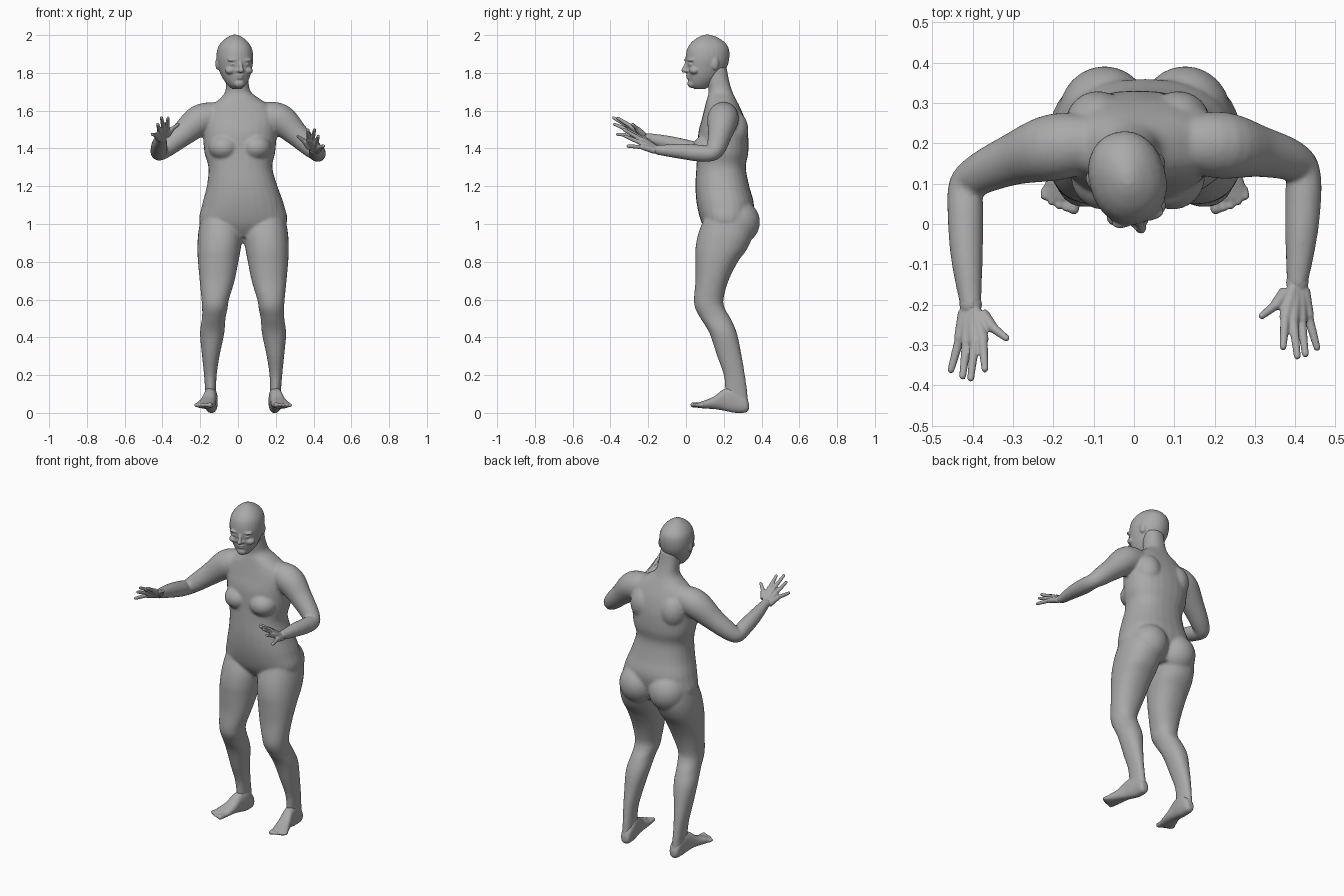
import bpy
import bmesh
import math
from mathutils import Matrix, Vector

default_cube = bpy.data.objects.get("Cube")
if default_cube:
    bpy.data.objects.remove(default_cube, do_unlink=True)

SEGMENTS = 28
HIP_X = 0.027      # the line between the legs

skin_material = bpy.data.materials.new("plain grey skin")
skin_material.use_nodes = True
skin_colour = (0.4, 0.4, 0.4, 1)
skin_material.diffuse_color = skin_colour
skin_material.node_tree.nodes["Principled BSDF"].inputs["Base Color"].default_value = skin_colour


def refine(rows, steps=5):
    """Pass a smooth curve through rows of numbers."""
    rows = [Vector(row) for row in rows]
    result = []
    for i in range(len(rows) - 1):
        before, start = rows[max(i - 1, 0)], rows[i]
        end, after = rows[i + 1], rows[min(i + 2, len(rows) - 1)]
        for s in range(steps):
            t = s / steps
            leave, arrive = (end - before) / 2, (after - start) / 2
            bend = (end - start) * 3 - leave * 2 - arrive
            turn = (start - end) * 2 + leave + arrive
            result.append(start + leave * t + bend * t ** 2 + turn * t ** 3)
    return result + [rows[-1]]


def loft(bm, sections, power=2.0):
    """Skin a closed shape over sections given as (centre, half width, half depth)."""
    rings = []
    for centre, u, v in sections:
        ring = []
        for k in range(SEGMENTS):
            a = math.tau * k / SEGMENTS
            c, s = math.cos(a), math.sin(a)
            c = math.copysign(abs(c) ** (2 / power), c)
            s = math.copysign(abs(s) ** (2 / power), s)
            ring.append(bm.verts.new(centre + u * c + v * s))
        rings.append(ring)
    for low, high in zip(rings, rings[1:]):
        for k in range(SEGMENTS):
            n = (k + 1) % SEGMENTS
            bm.faces.new((low[k], low[n], high[n], high[k]))
    bm.faces.new(rings[0][::-1])
    bm.faces.new(rings[-1])


def upright(bm, rows, power=2.0, side=1, axis=0.0):
    """Rows of height, left, right, front, back."""
    sections = []
    for z, x0, x1, y0, y1 in refine(rows):
        centre = Vector((axis + side * (x0 + x1) / 2, (y0 + y1) / 2, z))
        sections.append((centre, Vector((abs(x1 - x0) / 2, 0, 0)), Vector((0, abs(y1 - y0) / 2, 0))))
    loft(bm, sections, power)


def blob(bm, centre, size):
    place = Matrix.Translation(centre) @ Matrix.Diagonal((*size, 1))
    bmesh.ops.create_uvsphere(bm, u_segments=24, v_segments=16, radius=1, matrix=place)


def tube(bm, rows):
    """Rows of x, y, z, radius, with a rounded end."""
    rows = refine(rows)
    points = [Vector(r[:3]) for r in rows]
    sections = []
    for i, row in enumerate(rows):
        along = (points[min(i + 1, len(rows) - 1)] - points[max(i - 1, 0)]).normalized()
        u = along.cross(Vector((0, 0, 1))).normalized()
        sections.append((points[i], u * row[3], along.cross(u) * row[3]))
    loft(bm, sections)
    blob(bm, points[-1], [rows[-1][3]] * 3)


def finish(bm, name, voxel, smoothing):
    """Fuse the overlapping shapes into one smooth skin."""
    bmesh.ops.recalc_face_normals(bm, faces=bm.faces)
    mesh = bpy.data.meshes.new(name)
    bm.to_mesh(mesh)
    bm.free()
    mesh.materials.append(skin_material)
    mesh.polygons.foreach_set("use_smooth", [True] * len(mesh.polygons))
    obj = bpy.data.objects.new(name, mesh)
    bpy.context.collection.objects.link(obj)
    fuse = obj.modifiers.new("fuse", "REMESH")
    fuse.mode = "VOXEL"
    fuse.voxel_size = voxel
    fuse.use_smooth_shade = True
    soften = obj.modifiers.new("soften", "SMOOTH")
    soften.factor = 0.5
    soften.iterations = smoothing
    return obj


# Torso and neck
body = bmesh.new()
upright(body, [
    (.93, -.08, .135, .13, .31), (1, -.2, .255, .085, .34), (1.1, -.19, .244, .058, .36),
    (1.2, -.165, .209, .05, .335), (1.3, -.157, .182, .055, .317), (1.38, -.178, .197, .06, .33),
    (1.48, -.185, .205, .065, .328), (1.56, -.18, .21, .085, .31), (1.62, -.15, .175, .1, .285),
    (1.66, -.1, .12, .11, .265), (1.7, -.068, .068, .12, .246), (1.76, -.064, .055, .11, .228),
    (1.83, -.064, .05, .1, .215)], power=2.3)

# Legs, bust, buttocks, shoulder blades
for side in (-1, 1):
    upright(body, [
        (1.04, .03, .222, .1, .35), (.95, .006, .238, .065, .355), (.87, .012, .242, .05, .325),
        (.8, .025, .239, .05, .275), (.7, .045, .23, .05, .225), (.6, .075, .22, .042, .198),
        (.55, .083, .217, .05, .207), (.5, .093, .218, .077, .236), (.42, .1, .228, .125, .27),
        (.3, .125, .217, .165, .295), (.2, .14, .207, .2, .312), (.11, .143, .2, .21, .325),
        (.05, .143, .198, .23, .33)], power=2.2, side=side, axis=HIP_X)
    blob(body, (.01 + side * .085, .12, 1.405), (.082, .085, .07))
    blob(body, (HIP_X + side * .1, .27, 1.01), (.115, .122, .12))
    blob(body, (.01 + side * .1, .25, 1.5), (.08, .08, .1))

# Arms
wrists = {-1: (-.405, -.2, 1.455), 1: (.405, -.145, 1.392)}
tube(body, [(-.1, .2, 1.575, .07), (-.2, .19, 1.55, .083), (-.3, .16, 1.47, .064),
            (-.38, .125, 1.405, .052), (-.417, .095, 1.378, .043), (-.418, .03, 1.395, .045),
            (-.415, -.08, 1.425, .04), (*wrists[-1], .027)])
tube(body, [(.12, .2, 1.575, .07), (.22, .195, 1.555, .083), (.31, .18, 1.475, .064),
            (.385, .16, 1.405, .052), (.418, .135, 1.375, .043), (.42, .07, 1.375, .045),
            (.415, -.03, 1.385, .04), (*wrists[1], .027)])
finish(body, "body", 0.008, 6)

# Head, built around its own axis and then turned a little to its left
head = bmesh.new()
upright(head, [
    (1.715, -.025, .025, -.07, -.01), (1.74, -.05, .05, -.095, .03), (1.78, -.073, .073, -.106, .07),
    (1.83, -.088, .088, -.113, .105), (1.88, -.095, .095, -.115, .118), (1.93, -.088, .088, -.105, .115),
    (1.965, -.066, .066, -.08, .09), (1.99, -.036, .036, -.045, .05), (2.002, -.012, .012, -.015, .015)],
    power=2.15)
tube(head, [(0, -.107, 1.866, .008), (0, -.12, 1.835, .01), (0, -.127, 1.814, .014)])
blob(head, (0, -.102, 1.787), (.024, .013, .008))
blob(head, (0, -.1, 1.774), (.021, .013, .008))
blob(head, (0, -.083, 1.744), (.03, .024, .024))
for side in (-1, 1):
    blob(head, (side * .013, -.113, 1.811), (.01, .01, .008))
    blob(head, (side * .036, -.099, 1.868), (.032, .017, .009))
    blob(head, (side * .036, -.098, 1.845), (.017, .014, .008))
    blob(head, (side * .046, -.083, 1.812), (.03, .026, .02))
    blob(head, (side * .09, .02, 1.85), (.011, .02, .034))
turn = Matrix.Translation((-.016, .112, 0)) @ Matrix.Rotation(math.radians(15), 4, "Z")
bmesh.ops.transform(head, matrix=turn, verts=head.verts)
finish(head, "head", 0.005, 3)

# Hands: each finger runs from the wrist over its knuckle to the tip
fingers = {
    "thumb": ((.028, -.025, .015), (.052, -.055, .045), (.088, -.083, .072)),
    "index": ((.012, -.02, .01), (.03, -.085, .058), (.035, -.16, .105)),
    "middle": ((.005, -.02, .005), (.01, -.093, .055), (0, -.183, .107)),
    "ring": ((-.005, -.02, 0), (-.01, -.093, .037), (-.02, -.178, .073)),
    "little": ((-.014, -.02, -.004), (-.027, -.083, .015), (-.049, -.162, .02))}
for side, label in ((-1, "right"), (1, "left")):
    hand = bmesh.new()
    wrist = Vector(wrists[side])
    blob(hand, wrist, (.028, .03, .025))
    for joints in fingers.values():
        path = [wrist + Vector((-side * x, y, z)) for x, y, z in joints]
        radii = (.018, .0145, .0085)
        tube(hand, [(*p, r) for p, r in zip(path[:2], radii)])
        middle = path[1].lerp(path[2], 0.5)
        tube(hand, [(*path[1], .012), (*middle, .0105), (*path[2], radii[2])])
    finish(hand, label + "_hand", 0.004, 2)

# Feet: rows of y, distance from the middle, half width, sole, top
foot_rows = [(.333, .168, .016, .018, .05), (.315, .167, .03, .002, .09), (.26, .169, .034, 0, .135),
             (.2, .177, .035, .012, .125), (.15, .187, .041, .02, .088), (.1, .2, .048, .023, .066),
             (.06, .207, .046, .027, .053)]
for side, label in ((-1, "right"), (1, "left")):
    foot = bmesh.new()
    sections = []
    for y, d, half, sole, top in refine(foot_rows):
        centre = Vector((HIP_X + side * d, y, (sole + top) / 2))
        sections.append((centre, Vector((half, 0, 0)), Vector((0, 0, (top - sole) / 2))))
    loft(foot, sections, power=2.4)
    # Toes, largest on the inside
    for i in range(5):
        d = .172 + i * .0185
        radius = .015 if i == 0 else .0105
        tip = .037 + .002 * i ** 2
        x = HIP_X + side * d
        tube(foot, [(x, .09, .04, radius), (x + side * .004, tip, .042, radius * .9)])
    finish(foot, label + "_foot", 0.005, 3)
